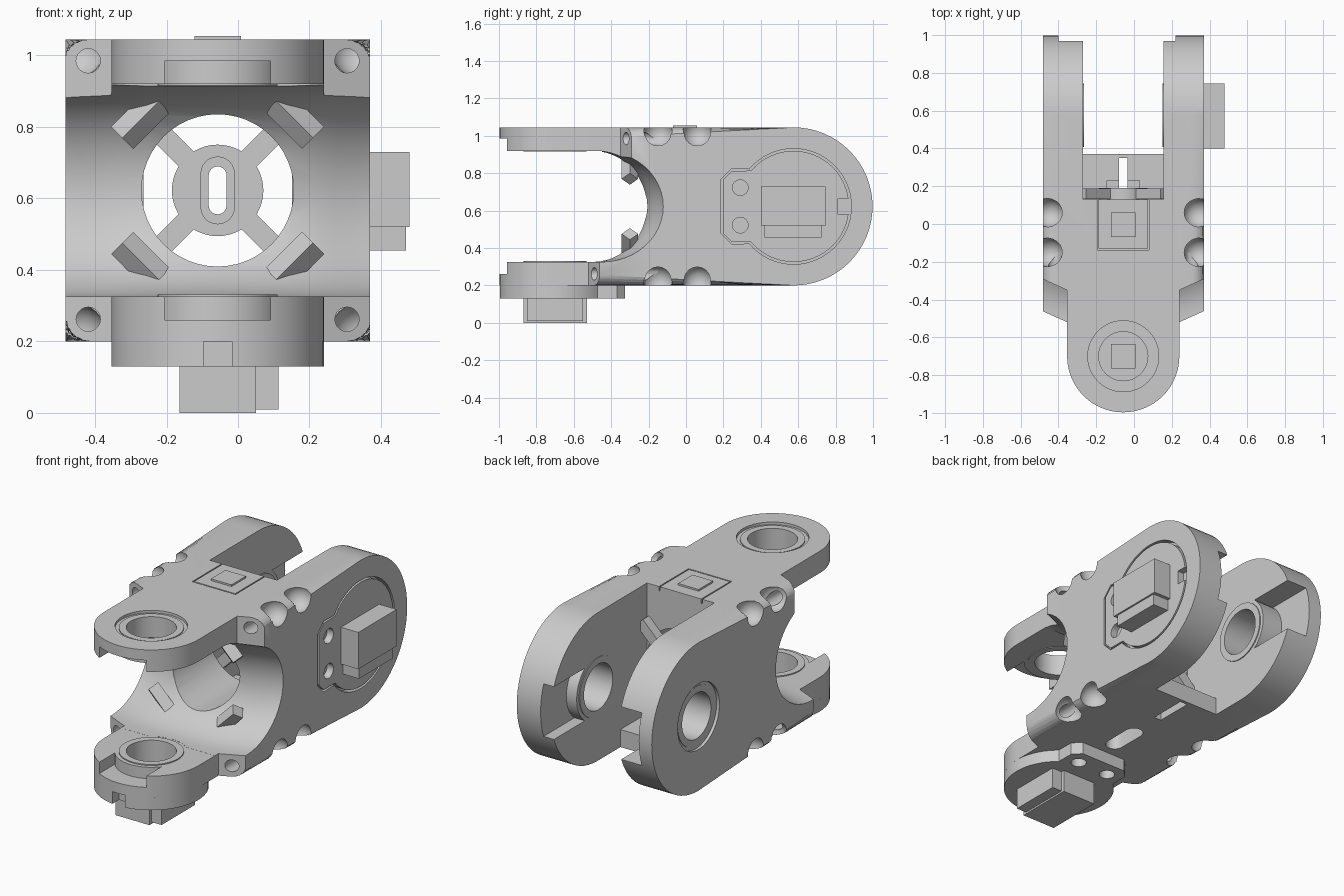
import bpy, bmesh, math
from mathutils import Vector, Matrix

cube = bpy.data.objects.get("Cube")
if cube:
    bpy.data.objects.remove(cube)

X, Z = -0.057, 0.6225          # centre lines of the body
FY, RY = -0.70, 0.575          # front and rear pivot positions
LUG, END = 0.297, 0.4225       # pivot end radii

grey = bpy.data.materials.new("plain grey")
grey.use_nodes = True
grey.diffuse_color = (0.6, 0.6, 0.6, 1)
grey.node_tree.nodes["Principled BSDF"].inputs["Base Color"].default_value = (0.6, 0.6, 0.6, 1)


def finish(name, bm):
    bmesh.ops.recalc_face_normals(bm, faces=bm.faces)
    me = bpy.data.meshes.new(name)
    bm.to_mesh(me)
    bm.free()
    ob = bpy.data.objects.new(name, me)
    bpy.context.collection.objects.link(ob)
    me.materials.append(grey)
    return ob


def prism(name, pts, axis, lo, hi, round_edge=0):
    """Extrude a flat outline along an axis."""
    put = {"x": lambda p, h: (h, p[0], p[1]),
           "y": lambda p, h: (p[0], h, p[1]),
           "z": lambda p, h: (p[0], p[1], h)}[axis]
    bm = bmesh.new()
    a, b = ([bm.verts.new(put(p, h)) for p in pts] for h in (lo, hi))
    rims = [bm.faces.new(a), bm.faces.new(b[::-1])]
    n = len(pts)
    for i in range(n):
        bm.faces.new((a[i], a[(i + 1) % n], b[(i + 1) % n], b[i]))
    if round_edge:
        edges = [e for f in rims for e in f.edges]
        bmesh.ops.bevel(bm, geom=edges, offset=round_edge, segments=5, profile=0.5, affect="EDGES")
    return finish(name, bm)


def arc(cu, cv, r, start=0, end=360, n=48):
    steps = n if end - start == 360 else n + 1
    return [(cu + r * math.cos(math.radians(start + (end - start) * i / n)),
             cv + r * math.sin(math.radians(start + (end - start) * i / n))) for i in range(steps)]


def rect(u0, u1, v0, v1):
    return [(u0, v0), (u1, v0), (u1, v1), (u0, v1)]


def slot(cu, cv, r, half):
    return arc(cu, cv + half, r, 0, 180, 12) + arc(cu, cv - half, r, 180, 360, 12)


def combine(ob, other, op="DIFFERENCE"):
    mod = ob.modifiers.new("join", "BOOLEAN")
    mod.operation, mod.solver, mod.object = op, "EXACT", other
    bpy.context.view_layer.objects.active = ob
    bpy.ops.object.modifier_apply(modifier=mod.name)
    bpy.data.objects.remove(other)


def cut(ob, pts, axis, lo, hi):
    combine(ob, prism("cutter", pts, axis, lo, hi))


def ring(name, cu, cv, outer, inner, axis, lo, hi):
    ob = prism(name, arc(cu, cv, outer), axis, lo, hi)
    cut(ob, arc(cu, cv, inner), axis, lo - 0.1, hi + 0.1)
    return ob


# Body block with rounded rear end
body = prism("body", arc(RY, Z, END, -90, 90, 32) + [(-0.8, Z + END), (-0.8, Z - END)],
             "x", X - 0.425, X + 0.427, 0.07)

# Saddle-shaped clearance at the front
bm = bmesh.new()
rows = []
for d in (-0.6, -0.43, -0.38, -0.33, -0.28, -0.2, 0.2, 0.28, 0.33, 0.38, 0.43, 0.6):
    t = min(1, max(0, (abs(d) - 0.2) / 0.22)) ** 1.3
    outline = [(-1.2, Z + 0.297), (-1.2, Z - 0.297)]
    for i in range(25):
        a = math.radians(-90 + 7.5 * i)
        outline.append((-0.5 + 0.05 * t + (0.29 + 0.04 * t) * math.cos(a), Z + 0.297 * math.sin(a)))
    rows.append([bm.verts.new((X + d, y, z)) for y, z in outline])
for r, s in zip(rows, rows[1:]):
    for i in range(len(r)):
        j = (i + 1) % len(r)
        bm.faces.new((r[i], r[j], s[j], s[i]))
bm.faces.new(rows[0])
bm.faces.new(rows[-1][::-1])
combine(body, finish("cutter", bm))

# Trim the four front corners and drill their screw holes
for s in (-1, 1):
    for back, lo, hi, zs in ((-0.35, Z, 1.2, 0.985), (-0.52, 0, Z, 0.262)):
        side = [(0.297, -1), (0.297, back), (0.43, back + 0.06), (0.6, back + 0.12), (0.6, -1)]
        cut(body, [(X + s * u, v) for u, v in side], "z", lo, hi)
        cut(body, arc(X + s * 0.362, zs, 0.034, n=20), "y", -0.7, -0.15)

# Trim the block ends, then add the front lugs
cut(body, rect(X - 0.5, X + 0.5, -1, -0.45), "z", 0.9, 1.2)
cut(body, rect(X - 0.5, X + 0.5, -1, -0.55), "z", 0, 0.4)
lug = arc(X, FY, LUG, 180, 360, 40) + [(X + LUG, -0.3), (X - LUG, -0.3)]
for lo, hi in ((0.92, Z + END), (Z - END, 0.325)):
    combine(body, prism("lug", lug, "z", lo, hi), "UNION")

# Centre bore and rear fork gap
cut(body, arc(X, Z, 0.213), "y", -0.7, 0.3)
cut(body, rect(X - 0.213, X + 0.212, 0.37, 1.3), "z", 0, 1.3)
cut(body, rect(X - 0.213, X + 0.212, 0.13, 0.5), "z", 0.3, 1.3)

# Channels leading from each tip to its bearing
cut(body, rect(X - 0.148, X + 0.148, -1.1, FY), "z", 0.9, 0.985)
cut(body, rect(X - 0.148, X + 0.148, -1.1, FY), "z", 0.26, 0.35)
cut(body, rect(RY, 1.1, Z - 0.15, Z + 0.15), "x", 0.15, 0.22)
cut(body, rect(RY, 1.1, Z - 0.15, Z + 0.15), "x", -0.4, -0.26)

# Bearing seats
for cu, cv, axis, lo, hi in ((X, FY, "z", 0.9, 1.1), (X, FY, "z", 0.15, 0.35),
                             (RY, Z, "x", 0.1, 0.4), (RY, Z, "x", -0.5, -0.2)):
    cut(body, arc(cu, cv, 0.188), axis, lo, hi)

# Screw pockets along the long edges
for sx in (-1, 1):
    for sz in (-1, 1):
        for y in (-0.15, 0.06):
            bm = bmesh.new()
            bmesh.ops.create_uvsphere(bm, u_segments=20, v_segments=12, radius=0.078,
                                      matrix=Matrix.Translation((X + sx * 0.395, y, Z + sz * 0.395)))
            combine(body, finish("cutter", bm))

# Slots in the floor
cut(body, slot(X, -0.15, 0.05, 0.08), "z", 0.1, 0.4)
cut(body, rect(X - 0.023, X + 0.023, 0.13, 0.35), "z", 0.1, 0.4)
cut(body, rect(X - 0.085, X + 0.085, 0.13, 0.23), "z", 0.25, 0.4)

# Bearings: a wide sleeve with a thin raised race
for name, cu, cv, axis, lo, hi in (("top", X, FY, "z", 0.92, 1.03), ("bottom", X, FY, "z", 0.2, 0.325),
                                   ("right", RY, Z, "x", -0.465, -0.27), ("left", RY, Z, "x", 0.155, 0.335)):
    ring(name + "_bearing_sleeve", cu, cv, 0.19, 0.15, axis, lo, hi)
    ring(name + "_bearing_race", cu, cv, 0.168, 0.13, axis, lo - 0.004, hi + 0.006)


# Motor covers
def cover(name, place, axis, lo, hi, grow=0):
    shape = arc(0, 0, 0.297 + grow, 40, 320, 44)
    k = 0.19 + grow
    shape += [(0.33, -k), (0.375 + grow, -0.145), (0.375 + grow, 0.145), (0.33, k)]
    ob = prism(name, [place(*p) for p in shape], axis, lo, hi)
    if not grow:
        cut(ob, [place(*p) for p in rect(-0.4, -0.235, -0.04, 0.04)], axis, lo - 0.1, hi + 0.1)
        for v in (-0.1, 0.1):
            cut(ob, [place(*p) for p in arc(0.285, v, 0.042, n=24)], axis, lo - 0.1, hi + 0.1)
    return ob


on_side = lambda u, v: (RY - u, Z + v)
on_base = lambda u, v: (X + v, FY + u)
combine(body, cover("cutter", on_side, "x", 0.33, 0.45, 0.012))
cover("side_cover", on_side, "x", 0.325, 0.37)
cover("base_cover", on_base, "z", 0.13, Z - END + 0.001)

# Connectors on the covers
prism("side_connector", rect(0.40, 0.745, 0.52, 0.73), "x", 0.365, 0.48)
prism("side_connector_key", rect(0.42, 0.725, 0.455, 0.52), "x", 0.365, 0.47)
prism("base_connector", rect(-0.163, 0.05, -0.87, -0.53), "z", 0, 0.135)
prism("base_connector_key", rect(0.05, 0.113, -0.85, -0.55), "z", 0.01, 0.135)
prism("pivot_button", rect(X - 0.065, X + 0.065, FY - 0.065, FY + 0.065), "z", 0.19, 0.21)

# Top panel set in a thin groove, with a square button
cut(body, rect(X - 0.137, X + 0.137, -0.137, 0.14), "z", 1.02, 1.2)
prism("top_panel", rect(X - 0.13, X + 0.13, -0.13, 0.13), "z", 1.0, Z + END)
prism("top_button", rect(X - 0.065, X + 0.065, -0.07, 0.06), "z", 1.03, 1.055)

# Slotted hub with four diagonal arms inside the bore
hub = prism("spider", arc(X, Z, 0.128), "y", 0.13, 0.19)
for a in (45, 135):
    d = Vector((math.cos(math.radians(a)), math.sin(math.radians(a))))
    n = Vector((-d.y, d.x)) * 0.03
    ends = [d * 0.31 + n, d * -0.31 + n, d * -0.31 - n, d * 0.31 - n]
    combine(hub, prism("arm", [(X + p.x, Z + p.y) for p in ends], "y", 0.132, 0.188), "UNION")
combine(hub, prism("rim", slot(X, Z, 0.048, 0.047), "y", 0.11, 0.185), "UNION")
cut(hub, slot(X, Z, 0.025, 0.042), "y", 0, 0.3)

# Diagonal blocks around the mouth of the bore
for sx in (-1, 1):
    for sz in (-1, 1):
        bm = bmesh.new()
        out = Vector((sx, 0, sz)).normalized()
        along = Vector((-sx, 0, sz)).normalized()
        rot = Matrix((along, out, along.cross(out))).transposed().to_4x4()
        place = Matrix.Translation((X + sx * 0.207, -0.30, Z + sz * 0.207))
        tilt = Matrix.Rotation(math.radians(45), 4, "X")
        bmesh.ops.create_cube(bm, size=1, matrix=place @ rot @ tilt @ Matrix.Diagonal((0.17, 0.062, 0.062, 1)))
        finish("mouth_block", bm)

# Smooth the curved faces and keep the edges crisp
bpy.ops.object.select_all(action="DESELECT")
for ob in bpy.context.scene.objects:
    if ob.type == "MESH" and grey.name in ob.data.materials:
        ob.select_set(True)
        bpy.context.view_layer.objects.active = ob
bpy.ops.object.shade_smooth_by_angle(angle=math.radians(30))
